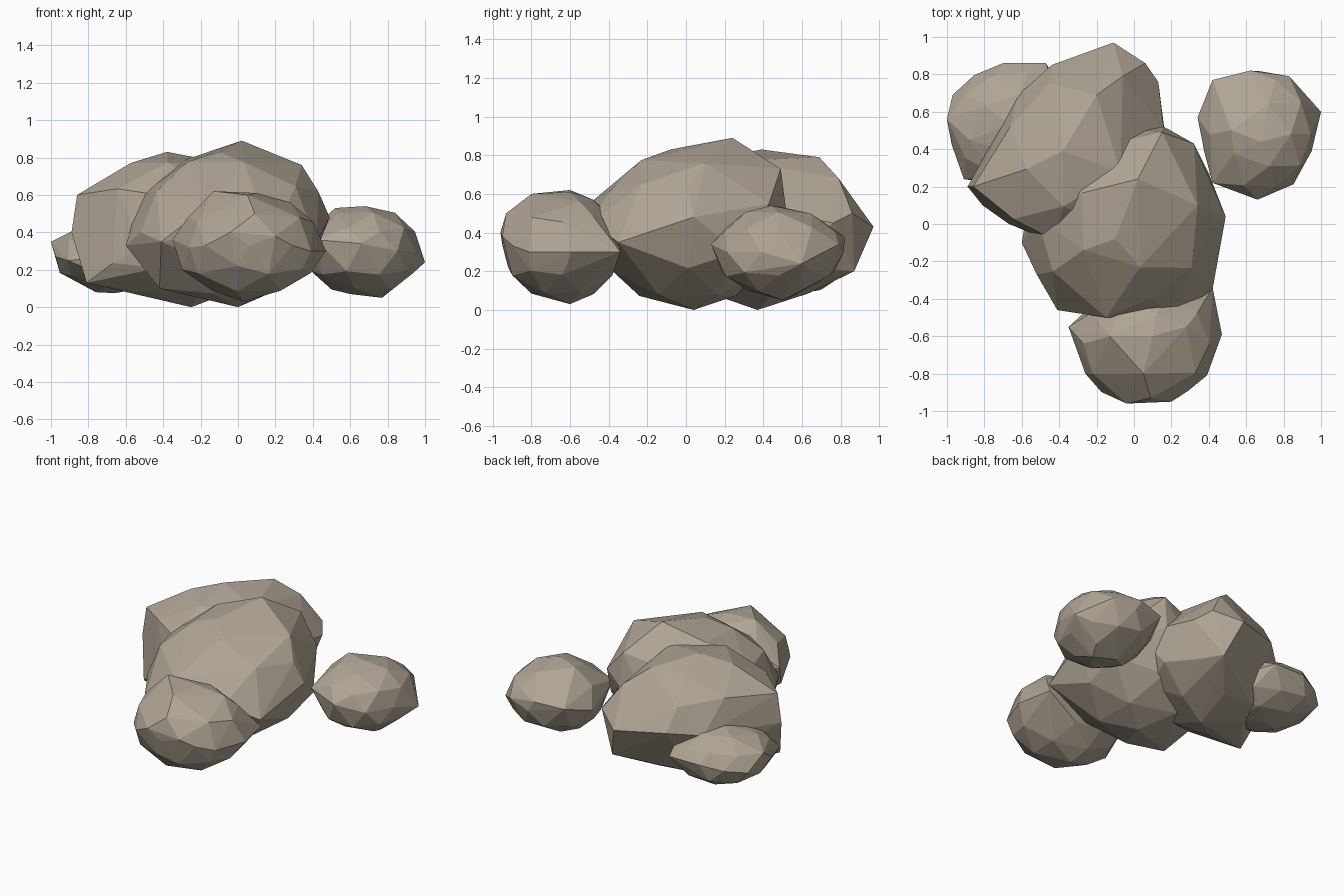
import bpy
import bmesh
import random
from math import radians
from mathutils import Matrix, Vector

default_cube = bpy.data.objects.get("Cube")
if default_cube:
    bpy.data.objects.remove(default_cube, do_unlink=True)

# One warm grey stone colour
stone = bpy.data.materials.new("warm_grey_stone")
stone.use_nodes = True
stone_colour = (0.43, 0.375, 0.298, 1.0)
stone.diffuse_color = stone_colour
shader = next(n for n in stone.node_tree.nodes if n.type == "BSDF_PRINCIPLED")
shader.inputs["Base Color"].default_value = stone_colour
shader.inputs["Roughness"].default_value = 0.9


def chipped_boulder(name, centre, radii, corners, turn=0, seed=1):
    """Faceted boulder: a rough ellipsoid whose main corners are pulled into place."""
    rng = random.Random(seed)
    centre = Vector(centre)
    shape = Matrix.Rotation(radians(turn), 3, "Z") @ Matrix.Diagonal(radii)

    # Roughened low-poly ellipsoid
    ball = bmesh.new()
    bmesh.ops.create_icosphere(ball, subdivisions=2, radius=1)
    points = [shape @ (v.co * rng.uniform(0.96, 1.01)) for v in ball.verts]
    ball.free()

    # Pull the closest free point onto each prominent corner
    free = set(range(len(points)))
    for corner in corners:
        target = Vector(corner) - centre
        nearest = min(sorted(free), key=lambda i: (points[i] - target).length)
        points[nearest] = target
        free.discard(nearest)

    # Wrap the points in flat facets
    hull = bmesh.new()
    for point in points:
        hull.verts.new(point)
    result = bmesh.ops.convex_hull(hull, input=hull.verts[:])
    buried = {g for key in ("geom_interior", "geom_unused")
              for g in result[key] if isinstance(g, bmesh.types.BMVert)}
    bmesh.ops.delete(hull, geom=list(buried), context="VERTS")
    bmesh.ops.recalc_face_normals(hull, faces=hull.faces[:])

    mesh = bpy.data.meshes.new(name)
    hull.to_mesh(mesh)
    hull.free()
    mesh.materials.append(stone)
    boulder = bpy.data.objects.new(name, mesh)
    boulder.location = centre
    bpy.context.collection.objects.link(boulder)
    return boulder


# Tallest boulder in the middle
chipped_boulder(
    "middle_boulder", (-0.05, 0.01, 0.43), (0.53, 0.5, 0.42),
    [(0.02, 0.24, 0.89), (-0.1, -0.08, 0.83), (0.34, 0.1, 0.76),
     (0.49, 0.04, 0.48), (-0.6, -0.1, 0.33), (-0.41, -0.46, 0.35),
     (0.22, -0.49, 0.45), (0.42, -0.35, 0.35), (0.15, 0.49, 0.73),
     (0.16, 0.52, 0.5), (0.32, 0.43, 0.55), (0.4, 0.27, 0.3),
     (-0.52, 0.04, 0.6), (-0.52, -0.27, 0.4), (-0.15, -0.5, 0.55),
     (0, 0.04, 0), (-0.42, -0.2, 0.1)], seed=3)

# Broad boulder behind it, set diagonally
chipped_boulder(
    "back_boulder", (-0.3, 0.37, 0.42), (0.58, 0.45, 0.41),
    [(-0.11, 0.97, 0.43), (-0.38, 0.39, 0.83), (-0.2, 0.69, 0.79),
     (-0.86, 0.2, 0.6), (-0.89, 0.2, 0.4), (-0.81, 0.1, 0.13),
     (-0.57, -0.04, 0.45), (0.16, 0.5, 0.5), (0.13, 0.76, 0.45),
     (0.06, 0.86, 0.5), (-0.03, 0.87, 0.2), (-0.06, 0.79, 0.68),
     (-0.25, 0.37, 0), (-0.47, 0.62, 0.1), (-0.44, 0.85, 0.45)],
    turn=45, seed=5)

# Low stone half buried beside the back boulder
chipped_boulder(
    "low_side_stone", (-0.66, 0.53, 0.27), (0.34, 0.34, 0.2),
    [(-1, 0.56, 0.35), (-0.97, 0.69, 0.25), (-0.7, 0.86, 0.3),
     (-0.47, 0.86, 0.3), (-0.91, 0.24, 0.25), (-0.88, 0.45, 0.41),
     (-0.76, 0.5, 0.08)], seed=7)

# Stone leaning on the front
chipped_boulder(
    "front_stone", (0.06, -0.64, 0.33), (0.4, 0.32, 0.29),
    [(-0.35, -0.55, 0.36), (-0.26, -0.8, 0.32), (-0.04, -0.96, 0.4),
     (0.2, -0.95, 0.38), (0.39, -0.81, 0.3), (0.47, -0.59, 0.3),
     (0.42, -0.34, 0.3), (-0.13, -0.6, 0.62), (0.1, -0.6, 0.61),
     (0.09, -0.93, 0.5), (0.05, -0.8, 0.6), (0.28, -0.55, 0.56),
     (0, -0.92, 0.22), (0.03, -0.6, 0.03)], seed=9)

# Detached stone to the side
chipped_boulder(
    "loose_stone", (0.67, 0.48, 0.3), (0.32, 0.34, 0.24),
    [(0.34, 0.57, 0.3), (0.42, 0.77, 0.36), (0.62, 0.82, 0.38),
     (0.83, 0.79, 0.34), (1, 0.6, 0.24), (0.95, 0.39, 0.3),
     (0.66, 0.13, 0.34), (0.42, 0.22, 0.36), (0.68, 0.44, 0.54),
     (0.52, 0.5, 0.53), (0.77, 0.5, 0.05), (0.6, 0.55, 0.07)], seed=11)
